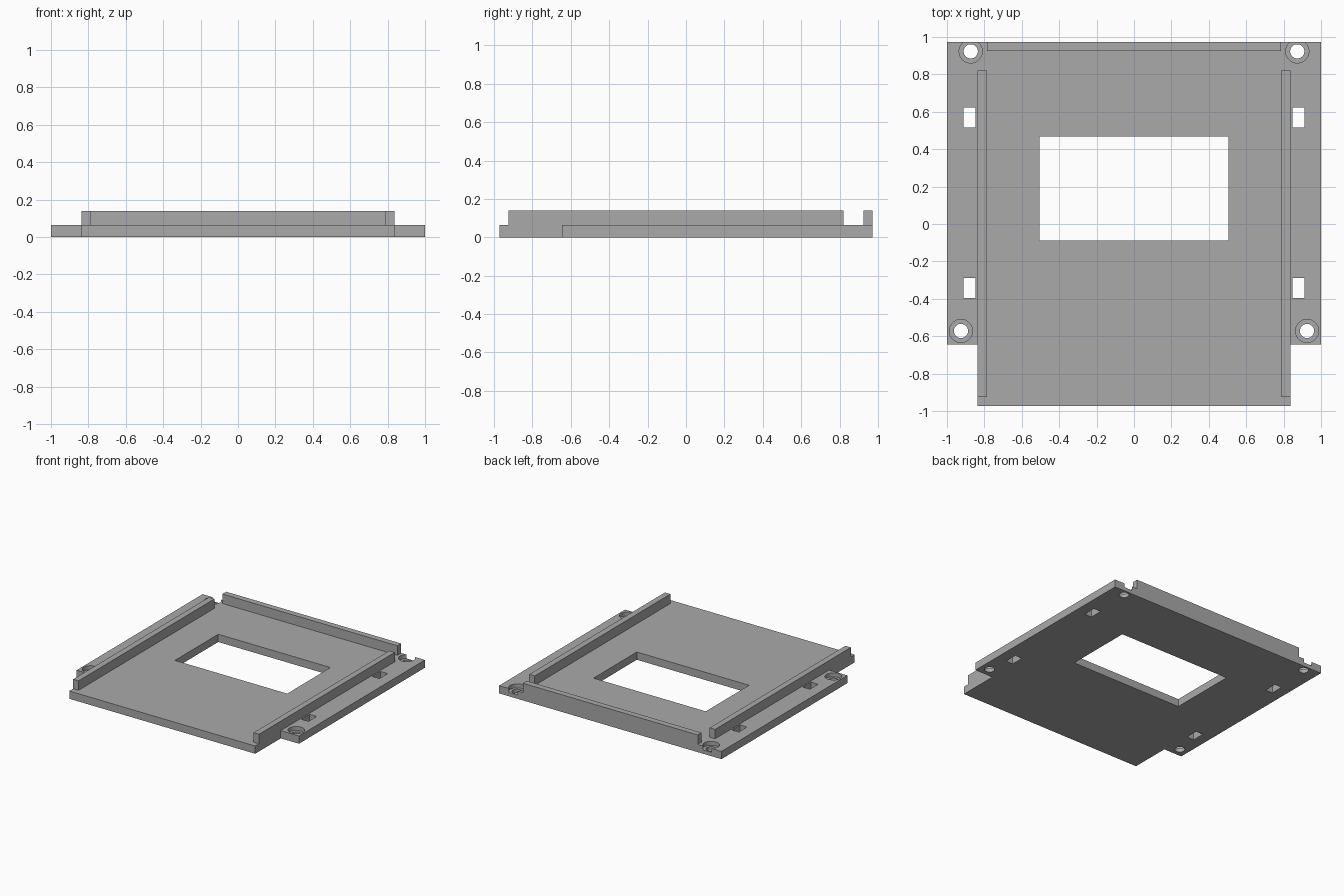
import bpy
import bmesh

cube = bpy.data.objects.get("Cube")
if cube:
    bpy.data.objects.remove(cube, do_unlink=True)

grey = bpy.data.materials.new("grey")
grey.use_nodes = True
colour = (0.4, 0.4, 0.4, 1)
grey.diffuse_color = colour
grey.node_tree.nodes["Principled BSDF"].inputs["Base Color"].default_value = colour

HALF = 0.973      # half depth of the plate
PLATE = 0.063     # plate thickness
TOP = 0.14        # top of the rails
BORE = 0.031      # floor of the screw recesses
RAIL_IN, RAIL_OUT = 0.787, 0.836


def finish(name, bm):
    bmesh.ops.recalc_face_normals(bm, faces=bm.faces)
    mesh = bpy.data.meshes.new(name)
    bm.to_mesh(mesh)
    bm.free()
    mesh.materials.append(grey)
    obj = bpy.data.objects.new(name, mesh)
    bpy.context.collection.objects.link(obj)
    return obj


def prism(name, outline, z0, z1):
    bm = bmesh.new()
    face = bm.faces.new([bm.verts.new((x, y, z0)) for x, y in outline])
    moved = bmesh.ops.extrude_face_region(bm, geom=[face])["geom"]
    verts = [v for v in moved if isinstance(v, bmesh.types.BMVert)]
    bmesh.ops.translate(bm, verts=verts, vec=(0, 0, z1 - z0))
    return finish(name, bm)


def box(name, x0, x1, y0, y1, z0, z1):
    return prism(name, [(x0, y0), (x1, y0), (x1, y1), (x0, y1)], z0, z1)


def cylinder(name, x, y, radius, z0, z1):
    bm = bmesh.new()
    bmesh.ops.create_cone(bm, cap_ends=True, segments=40, radius1=radius,
                          radius2=radius, depth=z1 - z0)
    bmesh.ops.translate(bm, verts=bm.verts, vec=(x, y, (z0 + z1) / 2))
    return finish(name, bm)


def cut(target, cutter):
    mod = target.modifiers.new("cut", "BOOLEAN")
    mod.operation = "DIFFERENCE"
    mod.solver = "EXACT"
    mod.object = cutter
    bpy.context.view_layer.objects.active = target
    bpy.ops.object.modifier_apply(modifier=mod.name)
    bpy.data.objects.remove(cutter, do_unlink=True)


# Base plate: wide body with a narrower front tongue
right_side = [(RAIL_OUT, -HALF), (RAIL_OUT, -0.645), (1, -0.645), (1, HALF)]
plate = prism("base_plate",
              right_side + [(-x, y) for x, y in reversed(right_side)], 0, PLATE)

# Central window
cut(plate, box("window_cutter", -0.505, 0.505, -0.089, 0.467, -0.1, 0.2))

for s in (-1, 1):
    # Rectangular slots along each flange
    for y in (-0.343, 0.569):
        x0, x1 = sorted((s * 0.847, s * 0.911))
        cut(plate, box("slot_cutter", x0, x1, y - 0.053, y + 0.053, -0.1, 0.2))
    # Counterbored screw holes
    for x, y in ((0.873, 0.923), (0.925, -0.572)):
        cut(plate, cylinder("recess_cutter", s * x, y, 0.062, BORE, 0.2))
        cut(plate, cylinder("hole_cutter", s * x, y, 0.038, -0.1, 0.2))

# Side rails and back rail
for s, name in ((1, "left_rail"), (-1, "right_rail")):
    x0, x1 = sorted((s * RAIL_IN, s * RAIL_OUT))
    box(name, x0, x1, -0.924, 0.82, PLATE, TOP)
box("back_rail", -RAIL_IN, RAIL_IN, 0.924, HALF, PLATE, TOP)

# Smooth hole walls, crisp edges elsewhere
bpy.ops.object.select_all(action="DESELECT")
plate.select_set(True)
bpy.context.view_layer.objects.active = plate
bpy.ops.object.shade_smooth_by_angle()
